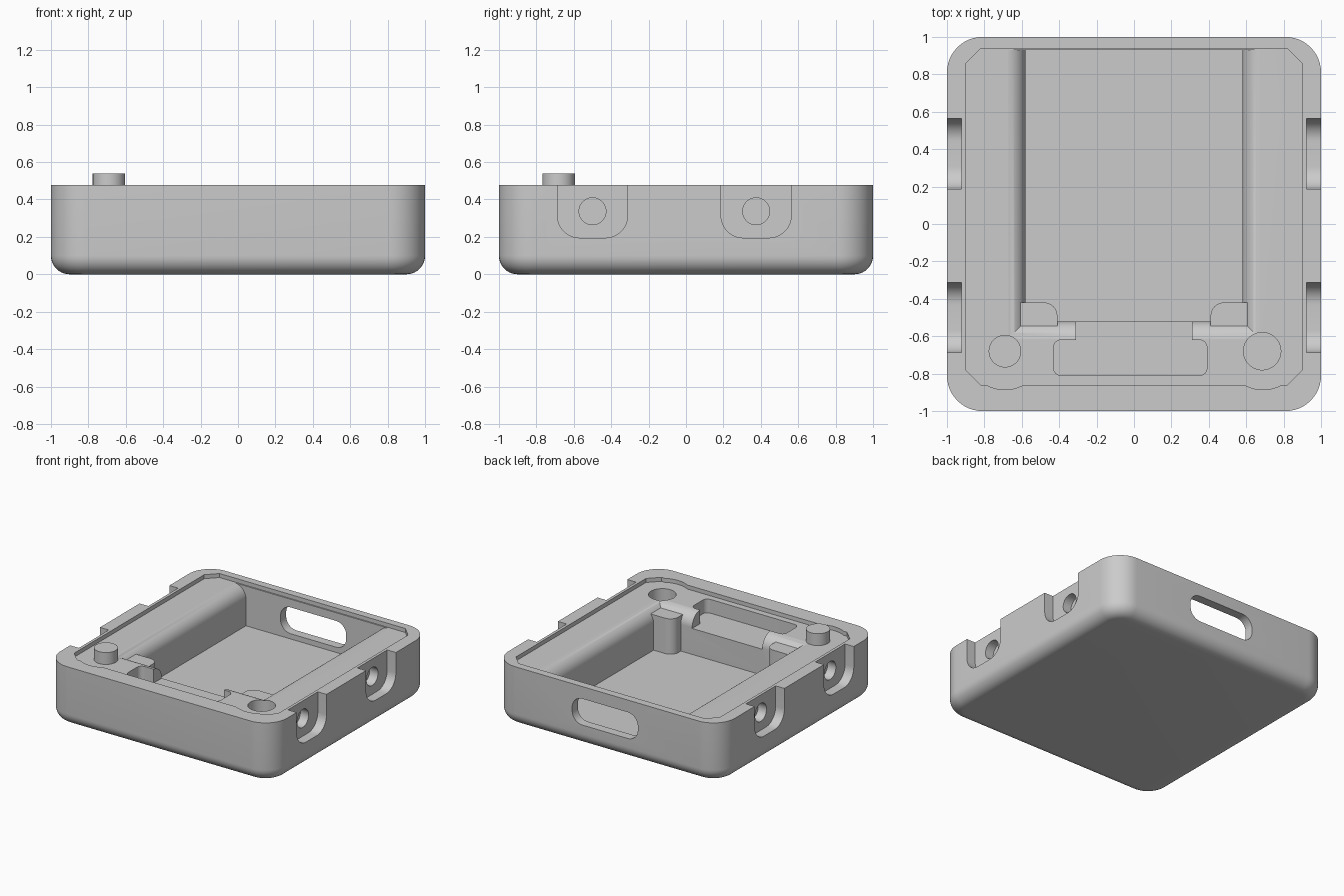
import bpy, bmesh, math

old = bpy.data.objects.get("Cube")
if old:
    bpy.data.objects.remove(old, do_unlink=True)

grey = bpy.data.materials.new("plain grey")
grey.use_nodes = True
COLOUR = (0.6, 0.6, 0.6, 1)
grey.diffuse_color = COLOUR
grey.node_tree.nodes["Principled BSDF"].inputs["Base Color"].default_value = COLOUR

H, FLOOR, LEDGE = 0.477, 0.128, 0.445


def loft(name, rings):
    """Solid skin through equal-length closed rings of 3D points."""
    bm = bmesh.new()
    loops = [[bm.verts.new(p) for p in ring] for ring in rings]
    n = len(loops[0])
    for a, b in zip(loops, loops[1:]):
        for i in range(n):
            j = (i + 1) % n
            bm.faces.new((a[i], a[j], b[j], b[i]))
    bm.faces.new(loops[0][::-1])
    bm.faces.new(loops[-1])
    bmesh.ops.recalc_face_normals(bm, faces=bm.faces)
    mesh = bpy.data.meshes.new(name)
    bm.to_mesh(mesh)
    bm.free()
    mesh.materials.append(grey)
    ob = bpy.data.objects.new(name, mesh)
    bpy.context.collection.objects.link(ob)
    return ob


def prism(name, outline, lo, hi, axis="z"):
    """Extrude a 2D outline along an axis."""
    place = {"x": lambda u, v, w: (w, u, v),
             "y": lambda u, v, w: (u, w, v),
             "z": lambda u, v, w: (u, v, w)}[axis]
    return loft(name, [[place(u, v, w) for u, v in outline] for w in (lo, hi)])


def arc(cx, cy, r, start, end, steps=12):
    return [(cx + r * math.cos(math.radians(start + (end - start) * i / steps)),
             cy + r * math.sin(math.radians(start + (end - start) * i / steps)))
            for i in range(steps + 1)]


def circle(cx, cy, r):
    return arc(cx, cy, r, 0, 360, 48)[:-1]


def rounded(x0, x1, y0, y1, radii):
    """Rounded rectangle; radii run from the upper right corner anticlockwise."""
    pts = []
    corners = [(x1, y1, -1, -1), (x0, y1, 1, -1), (x0, y0, 1, 1), (x1, y0, -1, 1)]
    for k, (r, (x, y, sx, sy)) in enumerate(zip(radii, corners)):
        if r:
            pts += arc(x + sx * r, y + sy * r, r, 90 * k, 90 * k + 90)
        else:
            pts.append((x, y))
    return pts


def combine(base, tool, operation):
    mod = base.modifiers.new("combine", "BOOLEAN")
    mod.operation, mod.solver, mod.object = operation, "EXACT", tool
    bpy.context.view_layer.update()
    result = bpy.data.meshes.new_from_object(
        base.evaluated_get(bpy.context.evaluated_depsgraph_get()))
    base.modifiers.clear()
    base.data = result
    bpy.data.objects.remove(tool, do_unlink=True)


# Outer shell with filleted bottom edge
rings = []
R, CORNER = 0.1, 0.19
for i in range(11):
    a = math.radians(9 * i)
    inset = R * (1 - math.sin(a))
    e = 1 - inset
    rings.append([(x, y, R * (1 - math.cos(a)))
                  for x, y in rounded(-e, e, -e, e, [CORNER - inset] * 4)])
rings.append([(x, y, H) for x, y, z in rings[-1]])
tray = loft("tray", rings)

# Main cavity, closed above until the recess opens it
combine(tray, prism("cavity", rounded(-0.8, 0.8, -0.8, 0.929, [0] * 4), FLOOR, LEDGE + 0.01),
        "DIFFERENCE")

# Side blocks with a rounded inner edge flowing into the ledge
FILLET = 0.105
TOP = LEDGE + 0.0005
for s in (-1, 1):
    edge = [(s * x, z) for x, z in arc(0.58 + FILLET, TOP - FILLET, FILLET, 180, 90, 16)]
    outline = [(s * 0.58, 0.11)] + edge + [(s * 0.88, TOP), (s * 0.88, 0.11)]
    combine(tray, prism("side_block", outline, -0.83, 0.95, "y"), "UNION")

# Front block with the same rounded edge
outline = [(-0.85, 0.105), (-0.52, 0.105)]
outline += arc(-0.52 - FILLET, TOP - FILLET, FILLET, 0, 90, 16) + [(-0.85, TOP)]
combine(tray, prism("front_block", outline, -0.84, 0.84, "x"), "UNION")

# Standoffs in the cavity corners
for s in (-1, 1):
    outline = [(s * x, y) for x, y in
               rounded(0.41, 0.62, -0.6, -0.42, [0, 0.07, 0, 0])]
    combine(tray, prism("standoff", outline, 0.1, 0.41), "UNION")

# Lid recess with chamfered corners and two round reliefs
C, BACK = 0.08, 0.939
recess = [(0.9, BACK - C), (0.9 - C, BACK), (-0.9 + C, BACK), (-0.9, BACK - C),
          (-0.9, -0.86 + C), (-0.9 + C, -0.86)]
recess += arc(-0.69, -0.68, 0.206, 241, 299)
recess += arc(0.69, -0.68, 0.206, 241, 299)
recess += [(0.9 - C, -0.86), (0.9, -0.86 + C)]
combine(tray, prism("recess", recess, LEDGE, 0.6), "DIFFERENCE")

# Front pocket and its neck into the cavity
for name, outline in (
        ("pocket", rounded(-0.43, 0.39, -0.81, -0.62, [0.04] * 4)),
        ("neck", rounded(-0.31, 0.31, -0.65, -0.5, [0] * 4))):
    combine(tray, prism(name, outline, 0.335, 0.6), "DIFFERENCE")

# Alignment socket and peg
combine(tray, prism("socket", circle(0.685, -0.68, 0.1), 0.32, 0.6), "DIFFERENCE")
combine(tray, prism("peg", circle(-0.69, -0.68, 0.087), 0.35, 0.54), "UNION")

# Slot through the back wall
combine(tray, prism("slot", rounded(-0.275, 0.305, 0.17, 0.38, [0.09] * 4), 0.88, 1.1, "y"),
        "DIFFERENCE")

# Side notches, each with a blind round hole
for s in (-1, 1):
    for y in (-0.5, 0.375):
        notch = rounded(y - 0.188, y + 0.188, 0.195, 0.6, [0, 0, 0.12, 0.12])
        combine(tray, prism("notch", notch, *sorted((s * 0.923, s * 1.1)), "x"), "DIFFERENCE")
        combine(tray, prism("hole", circle(y, 0.337, 0.072), *sorted((s * 0.85, s * 1.1)), "x"),
                "DIFFERENCE")

# Smooth shading with crisp edges
for ob in bpy.context.selected_objects:
    ob.select_set(False)
tray.select_set(True)
bpy.context.view_layer.objects.active = tray
bpy.ops.object.shade_smooth_by_angle(angle=math.radians(30))
